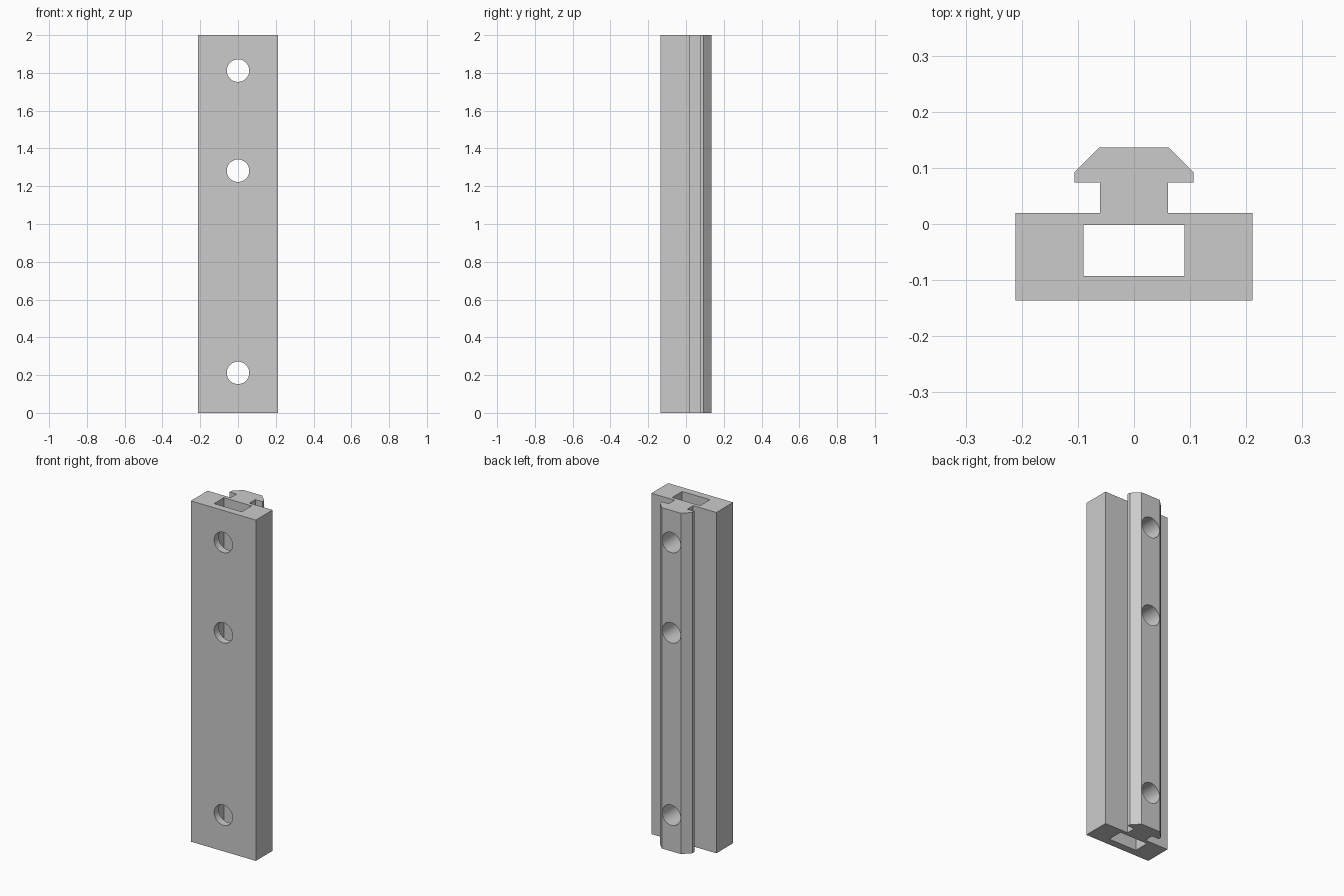
import bpy
import bmesh
import math
from mathutils import Matrix

if "Cube" in bpy.data.objects:
    bpy.data.objects.remove(bpy.data.objects["Cube"])

grey = bpy.data.materials.new("plain grey")
grey.diffuse_color = (0.6, 0.6, 0.6, 1)
grey.use_nodes = True
grey.node_tree.nodes["Principled BSDF"].inputs["Base Color"].default_value = grey.diffuse_color


def make_object(name, bm):
    bmesh.ops.recalc_face_normals(bm, faces=bm.faces)
    mesh = bpy.data.meshes.new(name)
    bm.to_mesh(mesh)
    bm.free()
    mesh.materials.append(grey)
    obj = bpy.data.objects.new(name, mesh)
    bpy.context.collection.objects.link(obj)
    return obj


def extrude_profile(name, half, z0, z1):
    """Extrude a left-right symmetric outline, given by its right half, along z."""
    outline = half + [(-x, y) for x, y in reversed(half)]
    bm = bmesh.new()
    face = bm.faces.new([bm.verts.new((x, y, z0)) for x, y in outline])
    top = bmesh.ops.extrude_face_region(bm, geom=[face])["geom"]
    bmesh.ops.translate(bm, vec=(0, 0, z1 - z0),
                        verts=[v for v in top if isinstance(v, bmesh.types.BMVert)])
    return make_object(name, bm)


def cut(obj, cutter):
    mod = obj.modifiers.new(cutter.name, "BOOLEAN")
    mod.operation = "DIFFERENCE"
    mod.solver = "EXACT"
    mod.object = cutter
    bpy.context.view_layer.objects.active = obj
    bpy.ops.object.modifier_apply(modifier=mod.name)
    bpy.data.objects.remove(cutter)


# Slide bar: wide front plate, narrow stem and chamfered T head at the back
bar = extrude_profile("slide_bar", [
    (0.211, -0.136), (0.211, 0.0195), (0.0605, 0.0195), (0.0605, 0.074),
    (0.106, 0.074), (0.106, 0.092), (0.062, 0.136)], 0, 2)

# Rectangular channel running the full length
cut(bar, extrude_profile("channel_cutter", [(0.09, -0.093), (0.09, -0.002)], -0.1, 2.1))

# Screw holes from front to back
for z in (0.212, 1.282, 1.812):
    bm = bmesh.new()
    bmesh.ops.create_cone(bm, cap_ends=True, segments=48, radius1=0.0595,
                          radius2=0.0595, depth=0.5,
                          matrix=Matrix.Translation((0, 0, z)) @ Matrix.Rotation(math.pi / 2, 4, "X"))
    cut(bar, make_object("hole_cutter", bm))

# Smooth hole walls, sharp edges elsewhere
bpy.ops.object.select_all(action="DESELECT")
bar.select_set(True)
bpy.context.view_layer.objects.active = bar
bpy.ops.object.shade_smooth_by_angle(angle=math.radians(30))
